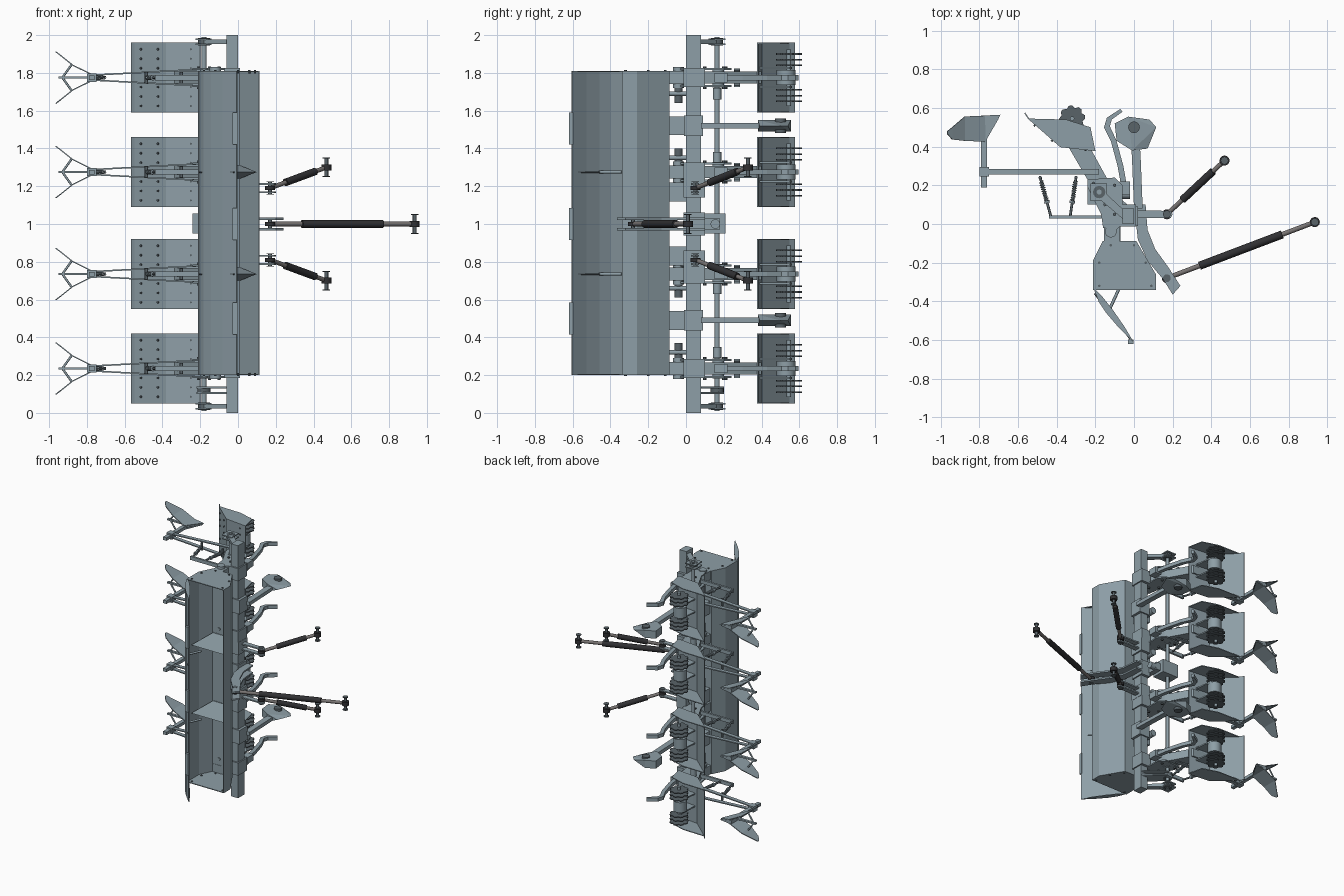
import bpy, bmesh, math
from mathutils import Vector, Matrix

if "Cube" in bpy.data.objects:
    bpy.data.objects.remove(bpy.data.objects["Cube"])


def material(name, *rgb):
    m = bpy.data.materials.new(name)
    m.diffuse_color = (*rgb, 1)
    m.use_nodes = True
    m.node_tree.nodes["Principled BSDF"].inputs["Base Color"].default_value = m.diffuse_color
    return m


STEEL = material("blue_grey_steel", .27, .345, .385)
SHADE = material("dark_steel", .10, .125, .14)
METAL = material("bare_rod", .19, .175, .17)
DARK = material("dark_sleeve", .03, .03, .033)


def finish(name, bm, mat=None, smooth=False):
    bmesh.ops.recalc_face_normals(bm, faces=bm.faces)
    for f in bm.faces:
        f.smooth = smooth and len(f.verts) == 4
    me = bpy.data.meshes.new(name)
    bm.to_mesh(me)
    bm.free()
    me.materials.append(mat or STEEL)
    ob = bpy.data.objects.new(name, me)
    bpy.context.collection.objects.link(ob)
    return ob


def prism(name, pts, z0, z1, mat=None):
    """Closed xy outline extruded along z."""
    bm = bmesh.new()
    f = bm.faces.new([bm.verts.new((x, y, z0)) for x, y in pts])
    r = bmesh.ops.extrude_face_region(bm, geom=[f])
    vs = [g for g in r["geom"] if isinstance(g, bmesh.types.BMVert)]
    bmesh.ops.translate(bm, verts=vs, vec=(0, 0, z1 - z0))
    return finish(name, bm, mat)


def box(name, x0, x1, y0, y1, z0, z1, mat=None):
    return prism(name, [(x0, y0), (x1, y0), (x1, y1), (x0, y1)], z0, z1, mat)


def strip(name, pairs, t=0.006):
    """Thin sheet through pairs of 3D points."""
    bm = bmesh.new()
    vs = [(bm.verts.new(a), bm.verts.new(b)) for a, b in pairs]
    for (a, b), (c, d) in zip(vs, vs[1:]):
        bm.faces.new((a, b, d, c))
    ob = finish(name, bm)
    m = ob.modifiers.new("thickness", 'SOLIDIFY')
    m.thickness, m.offset = t, 0
    return ob


def sheet(name, pts, z0, z1, t=0.006):
    return strip(name, [((x, y, z0), (x, y, z1)) for x, y in pts], t)


def hull(name, pts, mat=None):
    bm = bmesh.new()
    for p in pts:
        bm.verts.new(p)
    bmesh.ops.convex_hull(bm, input=bm.verts[:])
    return finish(name, bm, mat)


def rod(name, a, b, r, n=16, mat=None):
    a, b = Vector(a), Vector(b)
    d = b - a
    M = Matrix.Translation((a + b) / 2) @ d.to_track_quat('Z', 'Y').to_matrix().to_4x4()
    bm = bmesh.new()
    bmesh.ops.create_cone(bm, cap_ends=True, segments=n, radius1=r, radius2=r,
                          depth=d.length, matrix=M)
    return finish(name, bm, mat, n > 6)


def spring(name, a, b, r, turns=9):
    q = (b - a).to_track_quat('Z', 'Y')
    cu = bpy.data.curves.new(name, 'CURVE')
    cu.dimensions, cu.bevel_depth, cu.bevel_resolution = '3D', 0.003, 1
    cu.materials.append(STEEL)
    sp = cu.splines.new('POLY')
    n = turns * 10
    sp.points.add(n)
    for i in range(n + 1):
        t = i * math.tau / 10
        p = a.lerp(b, i / n) + q @ Vector((r * math.cos(t), r * math.sin(t), 0))
        sp.points[i].co = (*p, 1)
    bpy.context.collection.objects.link(bpy.data.objects.new(name, cu))


def link(name, a, b, s, e, r):
    """Hitch strut: thin rod, dark sleeve, ball ends with cross pins."""
    a, b = Vector(a), Vector(b)
    rod(name + "_rod", a, b, r * 0.6, mat=METAL)
    rod(name + "_sleeve", a.lerp(b, s), a.lerp(b, e), r, mat=DARK)
    for p, k in ((a, 0.035), (b, 0.052)):
        z = Vector((0, 0, k))
        rod(name + "_pin", p - z, p + z, 0.01, mat=SHADE)
        rod(name + "_eye", p - z * 0.3, p + z * 0.3, 0.026, mat=DARK)
        for s_ in (-1, 1):
            rod(name + "_pin_head", p + z * s_ * 0.9, p + z * s_, 0.02, mat=SHADE)


# Hopper, lid and dividers
Z0, Z1 = 0.2, 1.81
prof = [(-.21, -.34), (-.21, -.19), (-.16, -.09), (.01, -.09), (.11, -.26), (.11, -.34)]
sheet("hopper_shell", prof, Z0, Z1)
lid = [(-.205, -.335), (-.18, -.4), (-.14, -.46), (-.08, -.53), (-.005, -.605)]
sheet("hopper_lid", lid, Z0, Z1)
for z in (Z0, Z1 - 0.006):
    prism("hopper_end", prof, z, z + 0.006)
    prism("lid_end", lid + [(-.05, -.53), (-.105, -.45), (-.16, -.38)], z, z + 0.006)
    for x, y in ((-.18, -.32), (-.18, -.2), (-.12, -.11), (0, -.11), (.06, -.2), (.09, -.32)):
        rod("end_bolt", (x, y, z - .006), (x, y, z + .012), .007, 6, SHADE)
for z in (.5, 1, 1.505):
    box("lid_grip", -.03, -.003, -.62, -.597, z - .085, z + .085)
for z in (.735, 1.275):
    hull("hopper_divider", [(x, -.1, z + s) for x in (-.15, .01) for s in (-.035, .035)]
         + [(-.2, -.3, z), (.1, -.3, z)])
    rod("lid_seam", (-.205, -.36, z), (-.02, -.595, z), .004, 6, SHADE)
    rod("lid_stay", (-.08, -.34, z), (-.135, -.46, z), .008, 8)

# Tool beam, drive shaft and bearings
box("tool_beam", -.06, 0, 0, .08, 0, 2)
rod("drive_shaft", (-.18, .165, .01), (-.18, .165, 1.99), .013)
for z in (.035, 1.965):
    rod("end_bearing", (-.18, .165, z - .02), (-.18, .165, z + .02), .032, mat=SHADE)
    for k in (-.014, .014):
        box("bearing_plate", -.225, -.14, .12, .21, z + k - .004, z + k + .004)
    hull("bearing_arm", [(x, y, z + s) for s in (-.012, .012)
                         for x, y in ((-.18, .13), (-.18, .19), (-.05, .07), (-.05, .02))])
for z in (.105, .135):
    prism("chain_guard", [(-.22, .15), (-.2, .2), (-.15, .2), (-.01, .08), (-.01, .01), (-.06, 0)],
          z - .005, z + .005)
rod("chain_sprocket", (-.18, .165, .1), (-.18, .165, .14), .035, mat=SHADE)
box("gearbox", -.24, -.1, .1, .21, .95, 1.055)
rod("gearbox_shaft", (-.1, .155, 1), (-.02, .155, 1), .025)
box("gearbox_mount", -.1, -.06, .0, .18, .97, 1.03)

# Three point hitch
mast = [(.0, .1), (.02, -.08), (.07, -.19), (.15, -.285), (.2, -.365),
        (.24, -.32), (.175, -.22), (.11, -.13), (.07, -.03), (.06, .1)]
for s in (-1, 1):
    prism("hitch_mast", mast, 1 + s * .028 - .006, 1 + s * .028 + .006)
    z = 1 + s * .19
    for k in (-.022, .022):
        prism("lower_hitch_ear", [(0, .03), (0, .07), (.19, .068), (.2, .05), (.19, .032)],
              z + k - .005, z + k + .005)
    box("lower_hitch_clamp", -.07, .012, -.012, .1, z - .05, z + .05)
    link("lower_link", (.17, .05, z), (.468, .328, 1 + s * .3), .27, .8, .02)
box("mast_clamp", -.07, .01, -.012, .1, .94, 1.06)
link("top_link", (.17, -.28, 1), (.935, .01, 1), .22, .78, .021)

# Feed necks between beam and hopper
for z in (.49, .83, 1.17, 1.52):
    box("feed_box", -.15, -.07, -.092, 0, z - .05, z + .05)
    rod("feed_tube", (-.11, -.01, z), (-.11, .09, z), .025)
for z in (.32, .66, 1.35, 1.69):
    rod("hopper_leg", (-.1, -.1, z), (-.1, .03, z), .012, 8)
    rod("shaft_collar", (-.18, .165, z - .03), (-.18, .165, z + .03), .022)
    rod("feed_shaft", (-.115, -.04, z - .05), (-.115, -.04, z + .05), .022, mat=SHADE)

# Fertilizer shovels
for z in (.49, 1.52):
    box("shovel_clamp", -.07, .02, -.01, .09, z - .055, z + .055)
    prism("shovel_arm", [(.0, .08), (.045, .08), (.035, .33), (.03, .42), (-.015, .42), (-.01, .33)],
          z - .014, z + .014)
    hull("shovel_body", [(.115, .5, z), (.07, .39, z), (.08, .54, z)]
         + [(x, y, z + s) for s in (-.03, .03)
            for x, y in ((-.09, .43), (-.1, .52), (-.03, .555), (-.01, .38))])
    rod("shovel_pivot", (0, .5, z - .038), (0, .5, z + .038), .03, mat=SHADE)

# Planting rows
shroud = [(-.565, .575), (-.545, .545), (-.38, .4), (-.2, .38)]
skirt = shroud[1:] + [(-.225, .5), (-.35, .54)]
gear = [(-.32 + r * math.cos(i * math.tau / 24), .545 + r * math.sin(i * math.tau / 24))
        for i in range(24) for r in [(.068, .068, .056)[i % 3]]]
for z in (.235, .735, 1.275, 1.775):
    # clamp, frame plates and elevator leg
    box("row_clamp", -.075, .01, -.012, .1, z - .05, z + .05)
    for s in (-1, 1):
        prism("row_frame", [(-.24, .19), (-.24, .23), (-.1, .24), (-.06, .2), (-.06, .0),
                            (-.09, -.03), (-.16, -.02), (-.17, .05)],
              z + s * .045 - .005, z + s * .045 + .005)
        for x, y in ((-.21, .21), (-.1, .2), (-.1, .05), (-.15, .1)):
            rod("frame_bolt", (x, y, z + s * .045), (x, y, z + s * .06), .009, 6, SHADE)
        hull("ridger_beam", [(x, y, z + s * k + w) for w in (-.004, .004) for y in (.255, .285)
                             for x, k in ((-.18, .045), (-.79, .012))])
        prism("shroud_skirt", skirt, z + s * .182 - .003, z + s * .182 + .003)
    box("seed_neck", -.155, -.075, -.095, -.01, z - .035, z + .035)
    rod("neck_pivot", (-.12, -.04, z - .055), (-.12, -.04, z + .055), .03)
    prism("elevator_leg", [(-.34, .4), (-.23, .4), (-.12, .2), (-.08, .02), (-.15, .02), (-.2, .16)],
          z - .032, z + .032)
    rod("leg_roller", (-.17, .17, z - .052), (-.17, .17, z + .052), .03)

    # soil shroud with bolts
    sheet("soil_shroud", shroud, z - .185, z + .185)
    for k in (-.15, -.1, -.05, .05, .1, .15):
        for x, y in ((-.51, .514), (-.42, .435)):
            rod("shroud_bolt", (x, y, z + k), (x - .007, y - .008, z + k), .006, 6, SHADE)
        rod("shroud_bolt", (-.25, .385, z + k), (-.25, .377, z + k), .006, 6, SHADE)

    # toothed covering wheels
    rod("wheel_axle", (-.32, .545, z - .15), (-.32, .545, z + .15), .012, 8)
    rod("wheel_hub", (-.32, .53, z - .04), (-.32, .53, z + .04), .05)
    for k in (-.125, -.095, -.065, .065, .095, .125):
        prism("toothed_wheel", gear, z + k - .004, z + k + .004, SHADE)
    for k in (-.05, .05):
        prism("wheel_carrier", [(-.36, .4), (-.26, .39), (-.28, .55), (-.35, .56)],
              z + k - .005, z + k + .005)

    # hooked furrow opener
    box("opener_socket", -.075, -.02, .15, .22, z - .025, z + .025)
    prism("furrow_opener", [(-.03, .16), (-.06, .16), (-.085, .3), (-.12, .43), (-.155, .5), (-.14, .55),
                            (-.07, .595), (-.06, .58), (-.115, .54), (-.125, .505), (-.09, .43), (-.055, .3)],
          z - .014, z + .014)

    # down-pressure linkage
    box("spring_bar", -.44, -.15, .028, .044, z - .014, z + .014)
    for a, b in (((-.485, .24), (-.43, .04)), ((-.3, .24), (-.33, .04))):
        a, b = Vector((*a, z)), Vector((*b, z))
        rod("spring_rod", a, b, .007, 8, SHADE)
        spring("pressure_spring", a.lerp(b, .1), a.lerp(b, .6), .01)
        rod("spring_stop", a.lerp(b, .6), a.lerp(b, .66), .015, 10)
        rod("spring_pivot", a - Vector((0, 0, .03)), a + Vector((0, 0, .03)), .009, 8, SHADE)

    # ridger plough
    box("ridger_post", -.79, -.76, .19, .54, z - .012, z + .012)
    box("post_clamp", -.8, -.75, .245, .295, z - .022, z + .022)
    hull("ridger_point", [(-.69, .565, z), (-.76, .44, z)]
         + [(-.79, y, z + s) for y in (.43, .56) for s in (-.014, .014)])
    box("ridger_spine", -.95, -.77, .47, .49, z - .006, z + .006)
    for s in (-1, 1):
        wing = [(-.7, .005, .545, .56), (-.77, .014, .425, .56), (-.875, .066, .43, .556),
                (-.94, .118, .437, .5), (-.965, .137, .465, .48)]
        strip("ridger_wing", [((x, y0, z + s * w), (x, y1, z + s * w)) for x, w, y0, y1 in wing])
        rod("wing_brace", (-.93, .48, z), (-.88, .48, z + s * .07), .006, 8)
